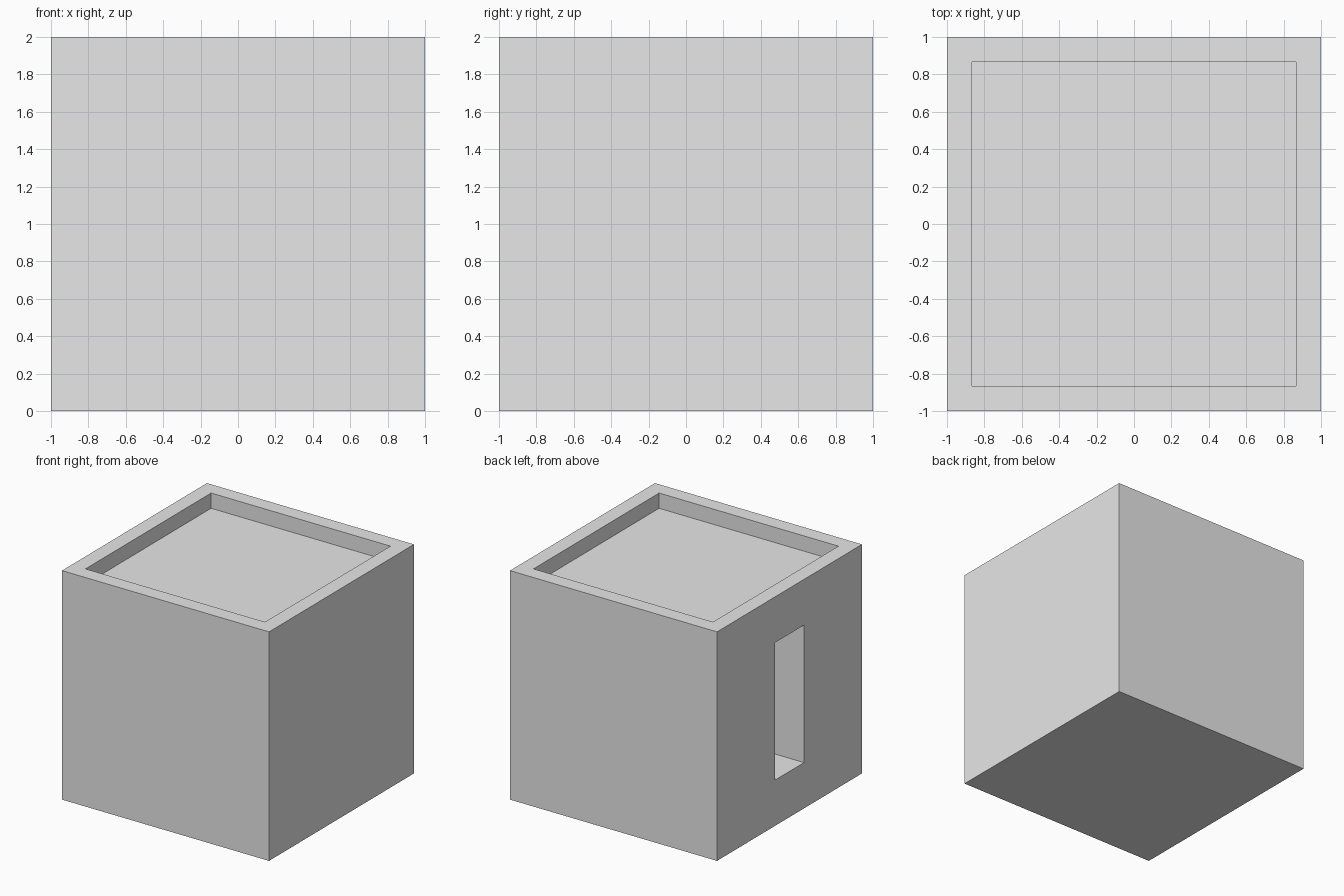
import bpy

default = bpy.data.objects.get("Cube")
if default:
    bpy.data.objects.remove(default, do_unlink=True)

UNIT = 2 / 15  # wall thickness, the module of the whole block


def material(name, rgb):
    mat = bpy.data.materials.new(name)
    mat.use_nodes = True
    mat.diffuse_color = (*rgb, 1)
    mat.node_tree.nodes["Principled BSDF"].inputs["Base Color"].default_value = (*rgb, 1)
    return mat


def box(name, low, high):
    """Axis-aligned box between two corners."""
    centre = [(a + b) / 2 for a, b in zip(low, high)]
    bpy.ops.mesh.primitive_cube_add(size=1, location=centre)
    obj = bpy.context.object
    obj.name = name
    obj.scale = [b - a for a, b in zip(low, high)]
    bpy.ops.object.transform_apply(location=True, rotation=False, scale=True)
    return obj


def cut(target, low, high):
    """Carve a box-shaped pocket out of the target."""
    cutter = box("pocket_cutter", low, high)
    cutter.hide_render = True
    mod = target.modifiers.new("pocket", "BOOLEAN")
    mod.operation = "DIFFERENCE"
    mod.solver = "EXACT"
    mod.object = cutter
    bpy.context.view_layer.objects.active = target
    bpy.ops.object.modifier_apply(modifier=mod.name)
    bpy.data.objects.remove(cutter, do_unlink=True)


# Solid block
block = box("block", (-1, -1, 0), (1, 1, 2))
block.data.materials.append(material("light_grey", (0.8, 0.8, 0.8)))

# Shallow tray in the top, leaving a rim
inner = 1 - UNIT
cut(block, (-inner, -inner, 2 - UNIT), (inner, inner, 2.5))

# Tall slot in the right-hand side
half = 1.5 * UNIT
cut(block, (-1.5, -half, 3 * UNIT), (-1 + 3 * UNIT, half, 12 * UNIT))
